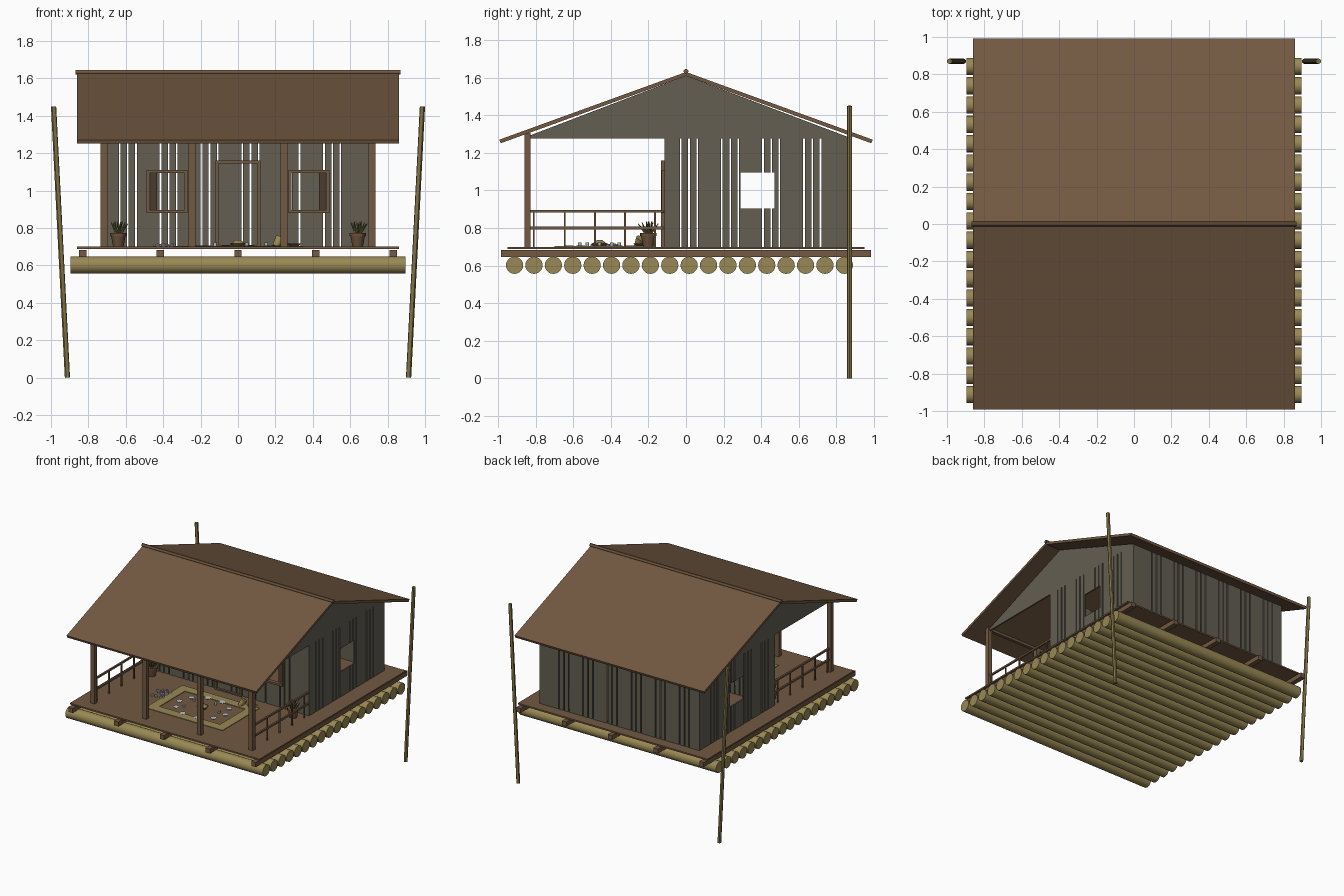
import bpy, bmesh, math, random
from mathutils import Vector, Matrix

random.seed(4)
if "Cube" in bpy.data.objects:
    bpy.data.objects.remove(bpy.data.objects["Cube"])


def material(name, r, g, b):
    m = bpy.data.materials.new(name)
    m.use_nodes = True
    m.diffuse_color = (r, g, b, 1)
    m.node_tree.nodes["Principled BSDF"].inputs["Base Color"].default_value = (r, g, b, 1)
    return m


BROWN = material("brown wood", .17, .10, .053)
DARK = material("dark wood", .07, .045, .028)
GREY = material("weathered grey", .125, .112, .085)
BAMBOO = material("bamboo ochre", .32, .25, .09)
POLE = material("pole olive", .22, .17, .06)
CLAY = material("clay pot", .15, .08, .045)
LEAF = material("leaf olive", .16, .16, .05)
SILVER = material("pale dishes", .5, .54, .62)


def finish(name, bm, mat, smooth=False):
    bmesh.ops.recalc_face_normals(bm, faces=bm.faces)
    mesh = bpy.data.meshes.new(name)
    bm.to_mesh(mesh)
    bm.free()
    mesh.materials.append(mat)
    ob = bpy.data.objects.new(name, mesh)
    bpy.context.collection.objects.link(ob)
    if smooth:
        bpy.ops.object.select_all(action='DESELECT')
        ob.select_set(True)
        bpy.context.view_layer.objects.active = ob
        bpy.ops.object.shade_smooth_by_angle()
    return ob


def boxes(name, spans, mat):
    """Each span is x0, x1, y0, y1, z0, z1."""
    bm = bmesh.new()
    for x0, x1, y0, y1, z0, z1 in spans:
        place = Matrix.Translation(((x0 + x1) / 2, (y0 + y1) / 2, (z0 + z1) / 2))
        bmesh.ops.create_cube(bm, size=1, matrix=place @ Matrix.Diagonal((x1 - x0, y1 - y0, z1 - z0, 1)))
    return finish(name, bm, mat)


def rods(name, ends, mat, r0, r1=None, sides=12):
    """Cylinders or cones between pairs of points."""
    bm = bmesh.new()
    for a, b in ends:
        a, b = Vector(a), Vector(b)
        turn = (b - a).to_track_quat('Z', 'Y').to_matrix().to_4x4()
        bmesh.ops.create_cone(bm, cap_ends=True, segments=sides, radius1=r0, radius2=r0 if r1 is None else r1,
                              depth=(b - a).length, matrix=Matrix.Translation((a + b) / 2) @ turn)
    return finish(name, bm, mat, sides > 8)


def prism(name, profile, x0, x1, mat):
    """Side profile (y, z) extruded along x."""
    bm = bmesh.new()
    face = bm.faces.new([bm.verts.new((x0, y, z)) for y, z in profile])
    new = bmesh.ops.extrude_face_region(bm, geom=[face])["geom"]
    bmesh.ops.translate(bm, vec=(x1 - x0, 0, 0), verts=[v for v in new if isinstance(v, bmesh.types.BMVert)])
    return finish(name, bm, mat)


FLOOR, EAVE, STEP, GAP = .70, 1.28, .0437, .009


def plank_wall(name, along_x, at, start, end, holes):
    """Vertical planks with narrow gaps, split around openings (a, b, low, high)."""
    cuts = {start: 0, end: 0}
    for i in range(1, int((end - start) / STEP)):
        if i % 5 > 1:
            cuts[start + i * STEP] = GAP / 2
    for a, b, low, high in holes:
        for edge in (a, b):
            cuts = {c: g for c, g in cuts.items() if abs(c - edge) > .006 or c in (start, end)}
            cuts[edge] = 0
    order = sorted(cuts)
    spans = []
    for a, b in zip(order, order[1:]):
        parts = [(FLOOR, EAVE)]
        for h0, h1, low, high in holes:
            if h0 < (a + b) / 2 < h1:
                parts = [(FLOOR, low), (high, EAVE)]
        a, b = a + cuts[a], b - cuts[b]
        for z0, z1 in parts:
            if z1 - z0 > .01:
                spans.append((a, b, at, at + .012, z0, z1) if along_x else (at - .006, at + .006, a, b, z0, z1))
    return boxes(name, spans, GREY)


def frame(name, x0, x1, z0, z1, y0, y1, w):
    boxes(name, [(x0, x0 + w, y0, y1, z0, z1), (x1 - w, x1, y0, y1, z0, z1),
                 (x0, x1, y0, y1, z1 - w, z1), (x0, x1, y0, y1, z0, z0 + w)], BROWN)


# Log raft, cross beams and deck
rods("raft_logs", [((-.895, -.912 + i * .1032, .602), (.895, -.912 + i * .1032, .602)) for i in range(18)],
     BAMBOO, .046, sides=20)
boxes("cross_beams", [(x - .02, x + .02, -.985, .985, .645, .682) for x in (-.83, -.415, 0, .415, .83)], BROWN)
boxes("deck", [(-.86, .86, -.95, .95, .688, FLOOR)], BROWN)

# Mooring poles
rods("mooring_poles", [((s * .912, .87, 0), (s * .986, .87, 1.45)) for s in (-1, 1)], POLE, .014)

# Plank walls
window = (.285, .475, .895, 1.1)
front_holes = [window, (-.475, -.285, .895, 1.1)]
plank_wall("front_wall", True, -.115, -.72, .72, front_holes)
plank_wall("back_wall", True, .85, -.72, .72, [])
for s, side in ((1, "left"), (-1, "right")):
    plank_wall(side + "_wall", False, s * .72, -.115, .862, [(.29, .47, .905, 1.095)])
    prism(side + "_gable", [(-.86, EAVE - .003), (.87, EAVE - .003), (.86, 1.285), (0, 1.61), (-.85, 1.285)],
          s * .72 - .006, s * .72 + .006, GREY)
    # Front window frame and the half-open inner shutter
    mid = s * .38
    frame(side + "_window_frame", mid - .11, mid + .11, .88, 1.11, -.13, -.1, .016)
    x = s * .45
    boxes(side + "_shutter", [(x - .018, x + .018, -.09, -.07, .89, 1.1)], DARK)

# Door surround
frame("door_frame", -.12, .12, .695, 1.16, -.132, -.11, .015)

# Porch posts and head beam
boxes("porch_posts", [(x - .018, x + .018, -.86, -.826, FLOOR, 1.305) for x in (-.717, -.246, .246, .717)], BROWN)
boxes("porch_beam", [(-.735, .735, -.855, -.83, 1.285, 1.305)], BROWN)

# Side railings
for s, side in ((1, "left"), (-1, "right")):
    x = s * .717
    rails = [(x - .007, x + .007, -.86, -.12, z - .007, z + .007) for z in (.89, .8)]
    rails += [(x - .005, x + .005, y - .005, y + .005, FLOOR, .89) for y in (-.81, -.645, -.485, -.325, -.165)]
    boxes(side + "_railing", rails, BROWN)

# Roof slopes and ridge pole
for s, side in ((-1, "front"), (1, "back")):
    prism(side + "_roof", [(0, 1.63), (s * .993, 1.27), (s * .986, 1.251), (0, 1.609)], -.86, .86, BROWN)
rods("ridge_pole", [((-.868, 0, 1.633), (.868, 0, 1.633))], BROWN, .013)

# Woven mat border on the porch
w, top = .075, FLOOR + .005
boxes("mat_border", [(-.35, .35, -.7, -.7 + w, FLOOR, top), (-.35, .35, -.22 - w, -.22, FLOOR, top),
                     (-.35, -.35 + w, -.7, -.22, FLOOR, top), (.35 - w, .35, -.7, -.22, FLOOR, top)], BAMBOO)

# Dishes set round a central bowl
spots = [(.21 * math.cos(a), -.46 + .17 * math.sin(a)) for a in (i * math.tau / 10 for i in range(10))]
rods("plates", [((x, y, FLOOR), (x, y, FLOOR + .007)) for x, y in spots], SILVER, .016, .024)
rods("cups", [((x * .72, -.46 + (y + .46) * .65, FLOOR), (x * .72, -.46 + (y + .46) * .65, FLOOR + .022))
              for x, y in spots[::2]], SILVER, .008, .01)
rods("serving_bowl", [((0, -.46, FLOOR), (0, -.46, .718))], CLAY, .03, .045)
rods("fruit_heap", [((0, -.46, .716), (0, -.46, .737))], BAMBOO, .04, .012)
rods("basket", [((.2, -.26, FLOOR), (.225, -.24, .745))], BAMBOO, .018, .026)
rods("flat_tray", [((.3, -.24, FLOOR), (.3, -.24, .718))], CLAY, .02, .04)

# Heap of shells beside the mat
bm = bmesh.new()
for i in range(22):
    spot = Vector((-.395 + random.uniform(-.055, .055), -.43 + random.uniform(-.08, .08), .707))
    bmesh.ops.create_icosphere(bm, subdivisions=1, radius=random.uniform(.008, .013),
                               matrix=Matrix.Translation(spot))
finish("shell_heap", bm, SILVER)

# Potted plants
for s, side in ((1, "left"), (-1, "right")):
    x, y = s * .64, -.2
    rods(side + "_pot", [((x, y, FLOOR), (x, y, .765))], CLAY, .028, .04)
    rods(side + "_pot_rim", [((x, y, .758), (x, y, .774))], CLAY, .044)
    blades = []
    for i in range(14):
        a, lean = i * 2.4, .02 + .035 * (i % 3) / 2
        blades.append(((x + .01 * math.cos(a), y + .01 * math.sin(a), .765),
                       (x + lean * math.cos(a), y + lean * math.sin(a), .84 - lean * .3)))
    rods(side + "_leaves", blades, LEAF, .007, .002, sides=4)
